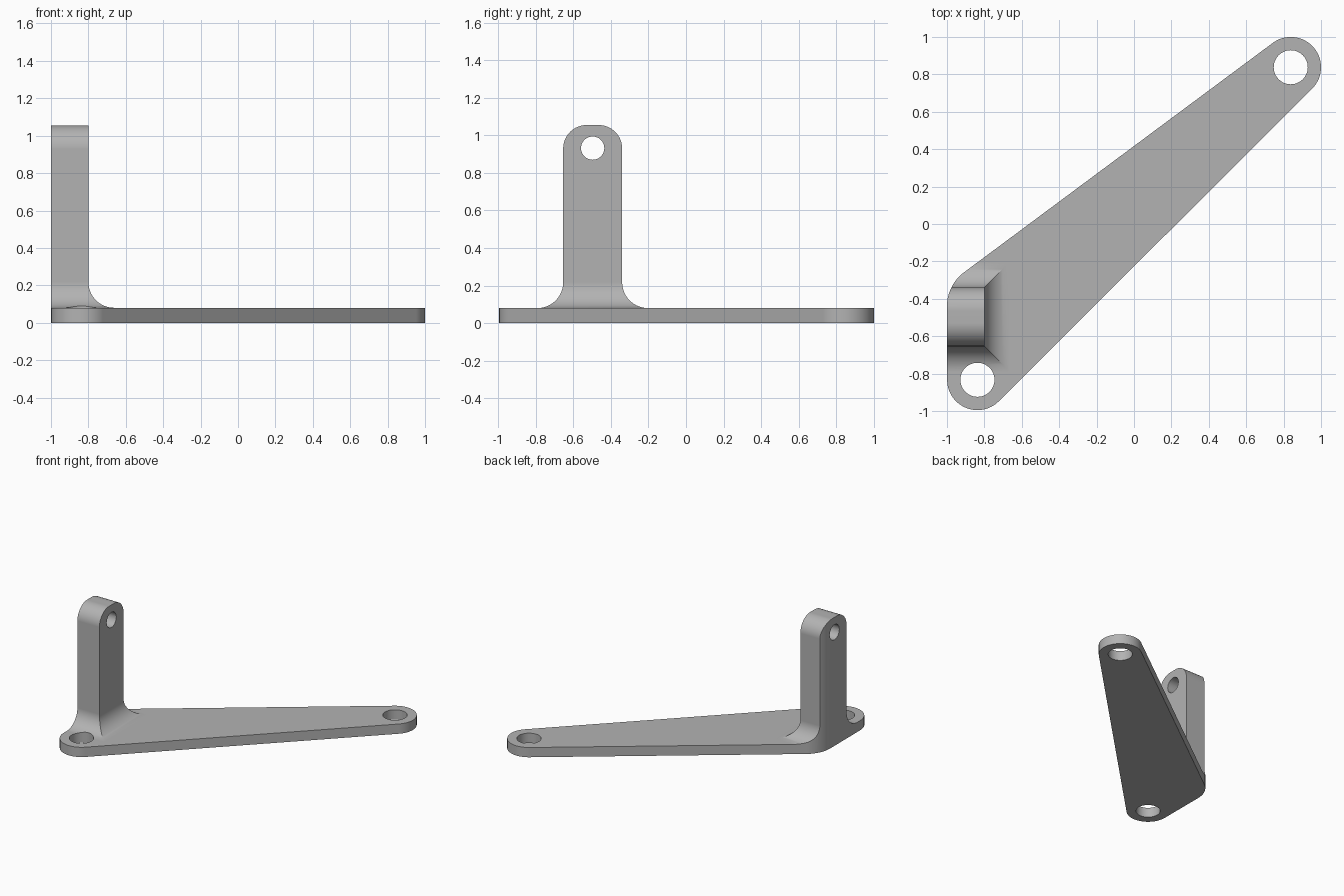
import bpy
import bmesh
from math import cos, sin, pi, radians
from mathutils import Vector, Matrix
from mathutils.geometry import convex_hull_2d

if "Cube" in bpy.data.objects:
    bpy.data.objects.remove(bpy.data.objects["Cube"])

PLATE = 0.08      # plate thickness
ENDS = [(0.838, 0.838), (-0.837, -0.833)]
STEPS = 16


def loft(name, rings):
    """Closed solid through rings of equal point count, bottom to top."""
    bm = bmesh.new()
    loops = [[bm.verts.new(p) for p in ring] for ring in rings]
    n = len(loops[0])
    for low, high in zip(loops, loops[1:]):
        for i in range(n):
            j = (i + 1) % n
            bm.faces.new((low[i], low[j], high[j], high[i]))
    bm.faces.new(loops[0][::-1])
    bm.faces.new(loops[-1])
    bmesh.ops.recalc_face_normals(bm, faces=bm.faces)
    mesh = bpy.data.meshes.new(name)
    bm.to_mesh(mesh)
    bm.free()
    obj = bpy.data.objects.new(name, mesh)
    bpy.context.collection.objects.link(obj)
    return obj


def circle(x, y, r, n):
    return [Vector((x + r * cos(2 * pi * i / n), y + r * sin(2 * pi * i / n)))
            for i in range(n)]


def prism(name, outline, bottom, top):
    return loft(name, [[(p[0], p[1], z) for p in outline] for z in (bottom, top)])


def combine(target, tool, operation):
    mod = target.modifiers.new("combine", "BOOLEAN")
    mod.operation = operation
    mod.solver = "EXACT"
    mod.object = tool
    bpy.context.view_layer.objects.active = target
    bpy.ops.object.modifier_apply(modifier=mod.name)
    bpy.data.objects.remove(tool)


# Oversized slab, trimmed to the plate outline later
bracket = prism("bracket", [(-1.3, -1.3), (1.3, -1.3), (1.3, 1.3), (-1.3, 1.3)], 0, PLATE)

# Upright post: flared foot, straight shaft, rounded top
MID, HALF, FACE, TOP = -0.497, 0.157, -0.8, 1.055
FLARE, ROUND = 0.138, 0.125
levels = [(FLARE, FLARE, PLATE / 2)]
for i in range(STEPS + 1):
    t = pi / 2 * (1 - i / STEPS)
    d = FLARE * (1 - cos(t))
    levels.append((d, d, PLATE + FLARE * (1 - sin(t))))
for i in range(STEPS + 1):
    t = pi / 2 * i / STEPS
    levels.append((0, -ROUND * (1 - cos(t)), TOP - ROUND * (1 - sin(t))))
rings = []
for dx, dy, z in levels:
    x, w = FACE + dx, HALF + dy
    rings.append([(-1.2, MID - w, z), (x, MID - w, z), (x, MID + w, z), (-1.2, MID + w, z)])
combine(bracket, loft("post", rings), "UNION")

# Trim everything to the tapered outline with three rounded corners
points = [p for x, y in ENDS for p in circle(x, y, 0.162, 64)]
points += circle(-0.773, -0.44, 0.227, 64)
outline = [points[i] for i in convex_hull_2d(points)]
combine(bracket, prism("outline", outline, -0.5, 2), "INTERSECT")

# Mounting holes in the plate
for x, y in ENDS:
    combine(bracket, prism("plate_hole", circle(x, y, 0.091, 48), -0.5, 0.5), "DIFFERENCE")

# Cross hole near the top of the post
pin = prism("post_hole", circle(0, 0, 0.062, 40), -0.5, 0.5)
pin.data.transform(Matrix.Translation((-0.9, MID, 0.932)) @ Matrix.Rotation(pi / 2, 4, "Y"))
combine(bracket, pin, "DIFFERENCE")

# Grey finish
grey = bpy.data.materials.new("plain_grey")
grey.use_nodes = True
color = (0.45, 0.45, 0.45, 1)
grey.diffuse_color = color
grey.node_tree.nodes["Principled BSDF"].inputs["Base Color"].default_value = color
bracket.data.materials.clear()
bracket.data.materials.append(grey)

# Smooth rounds with crisp edges
bpy.ops.object.select_all(action="DESELECT")
bracket.select_set(True)
bpy.context.view_layer.objects.active = bracket
bpy.ops.object.shade_smooth_by_angle(angle=radians(25))
weighted = bracket.modifiers.new("weighted_normals", "WEIGHTED_NORMAL")
weighted.keep_sharp = True
